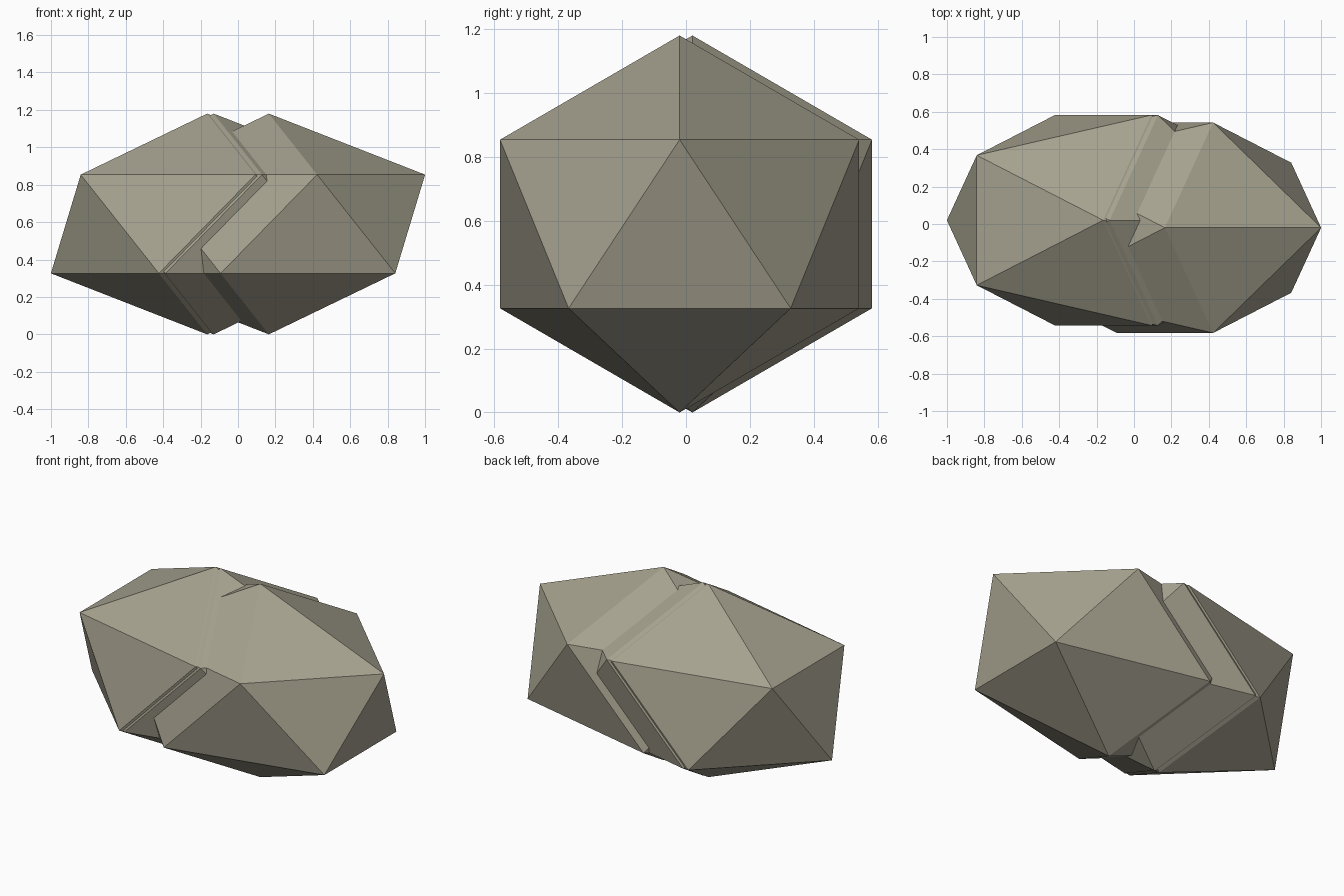
import bpy
import bmesh
from mathutils import Matrix, Vector

if "Cube" in bpy.data.objects:
    bpy.data.objects.remove(bpy.data.objects["Cube"])

stone = bpy.data.materials.new("warm_grey_stone")
stone.diffuse_color = (0.38, 0.36, 0.275, 1.0)
stone.use_nodes = True
stone.node_tree.nodes["Principled BSDF"].inputs["Base Color"].default_value = stone.diffuse_color

RADII = (0.934, 0.661, 0.59)  # stretched, twenty-sided boulder


def boulder(name, x, y):
    """Low-poly stone lump resting on the ground at x, y."""
    bm = bmesh.new()
    bmesh.ops.create_icosphere(bm, subdivisions=1, radius=1.0)
    place = Matrix.Translation(Vector((x, y, RADII[2]))) @ Matrix.Diagonal((*RADII, 1.0))
    bm.transform(place)
    mesh = bpy.data.meshes.new(name)
    bm.to_mesh(mesh)
    bm.free()
    mesh.materials.append(stone)
    obj = bpy.data.objects.new(name, mesh)
    bpy.context.collection.objects.link(obj)
    return obj


# Three interpenetrating lumps of the same shape
boulder("left_rock", -0.165, 0.02)
boulder("middle_rock", -0.13, 0.02)
boulder("right_rock", 0.165, -0.02)
